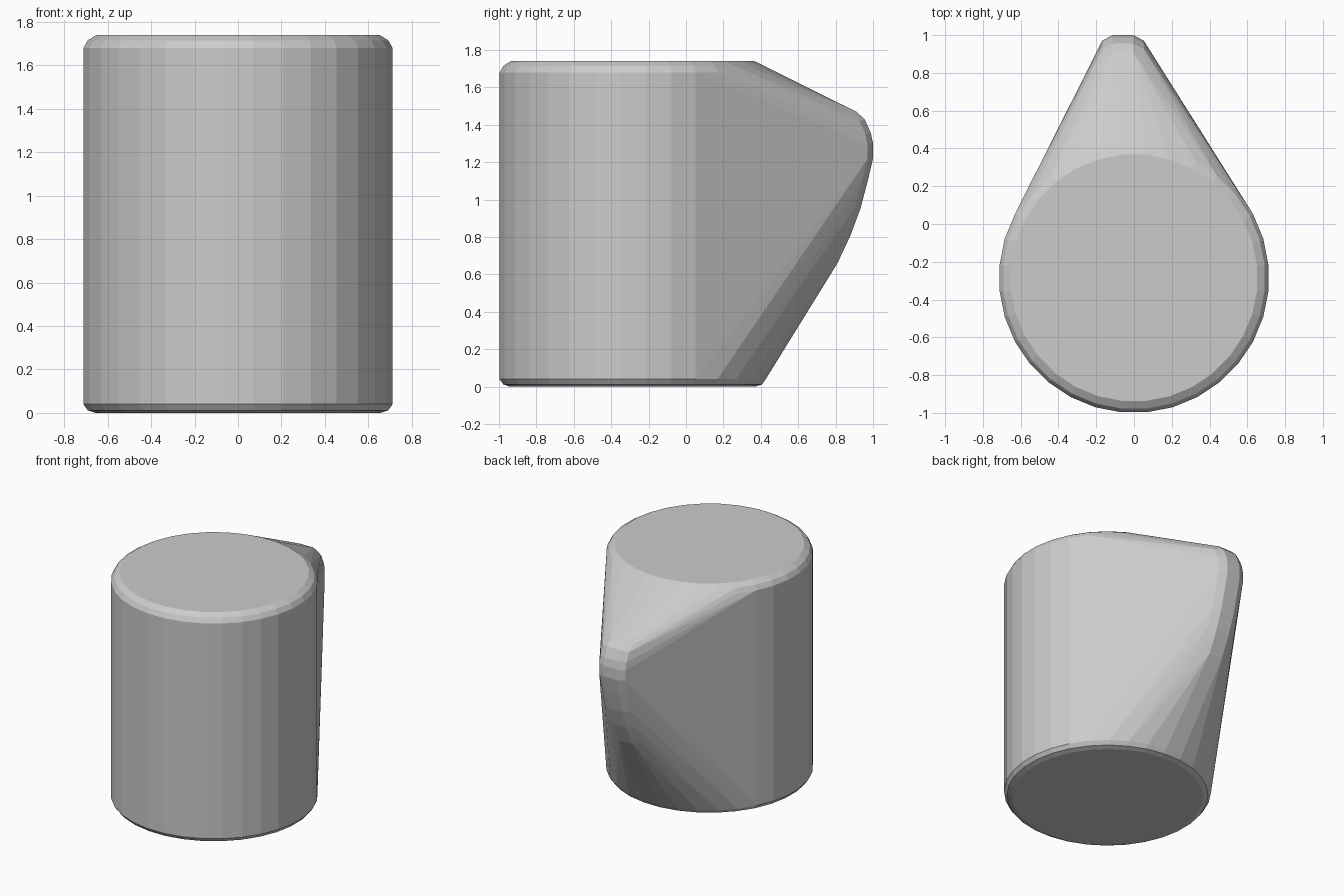
import bpy, bmesh, math
from mathutils import Vector

if "Cube" in bpy.data.objects:
    bpy.data.objects.remove(bpy.data.objects["Cube"])

CENTRE_Y = -0.285
SIDES = 32
bm = bmesh.new()

# round body: rings of (radius, height) with softened rims
for r, z in [(0.66, 0), (0.695, 0.012), (0.715, 0.04),
             (0.715, 1.68), (0.695, 1.715), (0.655, 1.74)]:
    for i in range(SIDES):
        a = 2 * math.pi * (i + 0.5) / SIDES
        bm.verts.new((r * math.cos(a), CENTRE_Y + r * math.sin(a), z))

# handle-shaped ridge: side profile (y, z) with a rounded section
profile = [(0.91, 1.47), (0.955, 1.43), (0.987, 1.36), (1.0, 1.30), (1.0, 1.22),
           (0.972, 1.10), (0.932, 0.95), (0.88, 0.81), (0.81, 0.66)]
inner = Vector((0.3, 1.15))
for p in profile:
    p = Vector(p)
    inward = (inner - p).normalized()
    for half_width, inset in [(0.055, 0), (0.11, 0.03), (0.135, 0.08)]:
        q = p + inward * inset
        for side in (-1, 1):
            bm.verts.new((-0.058 + side * half_width, q.x, q.y))

# wrap body and ridge in one convex skin
res = bmesh.ops.convex_hull(bm, input=bm.verts)
loose = {g for g in res["geom_interior"] + res["geom_unused"]
         if isinstance(g, bmesh.types.BMVert)}
bmesh.ops.delete(bm, geom=list(loose), context='VERTS')
bmesh.ops.dissolve_limit(bm, angle_limit=math.radians(0.5),
                         verts=bm.verts, edges=bm.edges)
bmesh.ops.recalc_face_normals(bm, faces=bm.faces)

mesh = bpy.data.meshes.new("mug_hull")
bm.to_mesh(mesh)
bm.free()
hull = bpy.data.objects.new("mug_hull", mesh)
bpy.context.collection.objects.link(hull)
